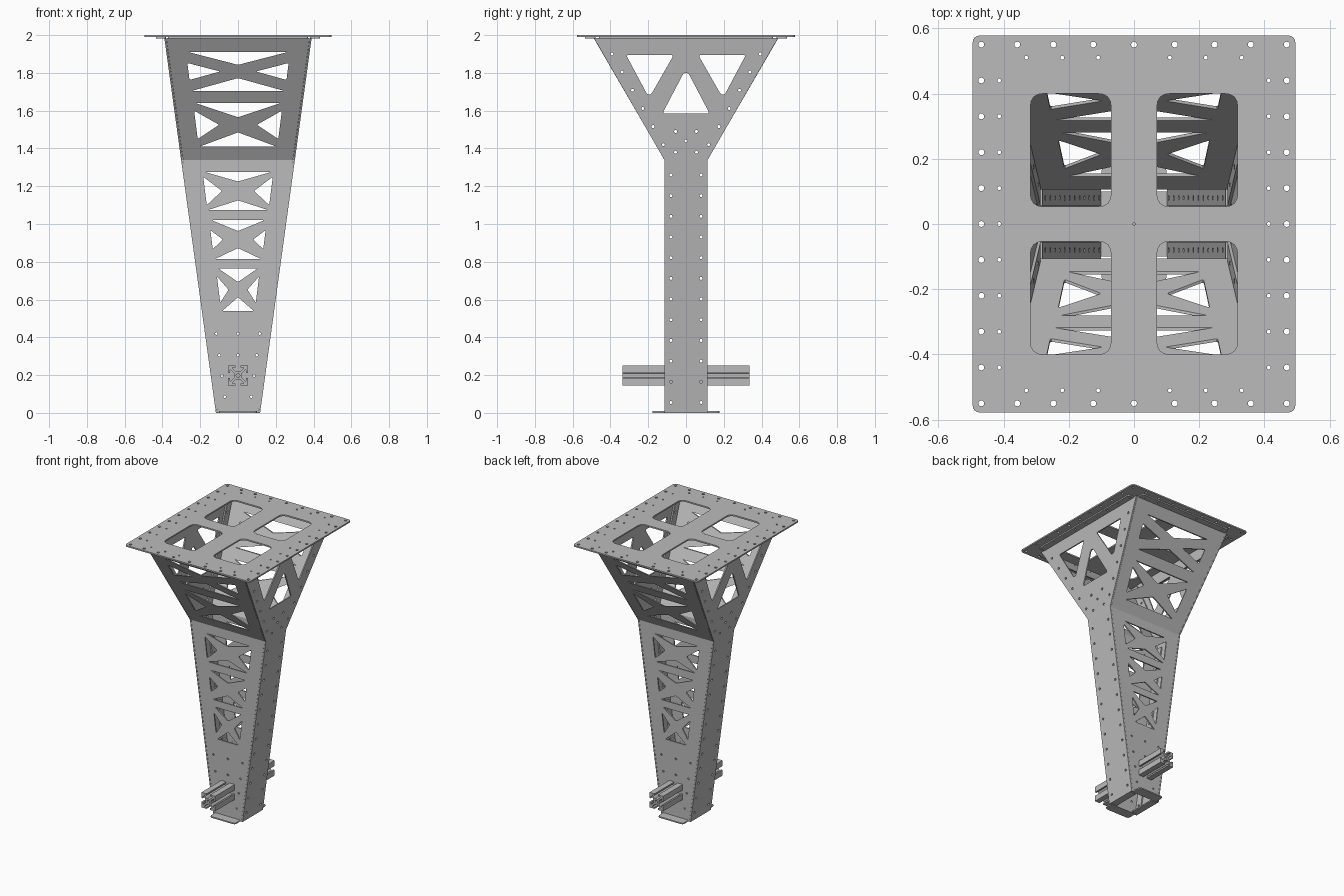
import bpy, bmesh, math
from mathutils import Matrix, Vector

if "Cube" in bpy.data.objects:
    bpy.data.objects.remove(bpy.data.objects["Cube"])

SLOPE = 0.1375            # side wall lean
FLARE = 0.375 / 0.645     # lean of the flared upper panels
BEND = 1.34
THICK = 0.009

steel = bpy.data.materials.new("sheet_steel_grey")
steel.use_nodes = True
grey = (0.5, 0.5, 0.5, 1)
steel.diffuse_color = grey
steel.node_tree.nodes["Principled BSDF"].inputs["Base Color"].default_value = grey


def circle(u, v, r, n=12):
    return [(u + r * math.cos(2 * math.pi * i / n), v + r * math.sin(2 * math.pi * i / n)) for i in range(n)]


def rounded(pts, r, n=4):
    """Round every corner of a polygon."""
    out = []
    for i, p in enumerate(pts):
        p = Vector(p)
        a, b = Vector(pts[i - 1]) - p, Vector(pts[(i + 1) % len(pts)]) - p
        a = p + a.normalized() * min(r, a.length * 0.45)
        b = p + b.normalized() * min(r, b.length * 0.45)
        for k in range(n + 1):
            t = k / n
            out.append(tuple(a * (1 - t) ** 2 + p * 2 * t * (1 - t) + b * t * t))
    return out


def rect(u0, u1, v0, v1):
    return [(u0, v0), (u1, v0), (u1, v1), (u0, v1)]


def flip(pts):
    return [(-u, v) for u, v in pts]


def plate(name, outline, holes, origin, u, v, n, thick=THICK):
    """Extrude a flat outline with cut-outs and place it on the given axes."""
    curve = bpy.data.curves.new(name, 'CURVE')
    curve.dimensions = '2D'
    curve.fill_mode = 'BOTH'
    curve.extrude = thick / 2
    for loop in [outline] + holes:
        s = curve.splines.new('POLY')
        s.points.add(len(loop) - 1)
        for pt, (a, b) in zip(s.points, loop):
            pt.co = (a, b, 0, 1)
        s.use_cyclic_u = True
    temp = bpy.data.objects.new(name, curve)
    bpy.context.collection.objects.link(temp)
    bpy.context.view_layer.update()
    dg = bpy.context.evaluated_depsgraph_get()
    mesh = bpy.data.meshes.new_from_object(temp.evaluated_get(dg))
    bpy.data.objects.remove(temp)
    bpy.data.curves.remove(curve)
    m = Matrix((u, v, n)).transposed().to_4x4()
    m.translation = origin
    mesh.transform(m)
    bm = bmesh.new()
    bm.from_mesh(mesh)
    bmesh.ops.remove_doubles(bm, verts=bm.verts, dist=0.00005)
    bmesh.ops.recalc_face_normals(bm, faces=bm.faces)
    bm.to_mesh(mesh)
    bm.free()
    mesh.materials.clear()
    mesh.materials.append(steel)
    for p in mesh.polygons:
        p.use_smooth = False
        p.material_index = 0
    ob = bpy.data.objects.new(name, mesh)
    bpy.context.collection.objects.link(ob)
    return ob


def flat(name, outline, holes, z, thick=THICK):
    return plate(name, outline, holes, (0, 0, z), (1, 0, 0), (0, 1, 0), (0, 0, 1), thick)


def half(z):
    return 0.107 + SLOPE * z


def brace_cell(top, bottom, side, apex, gap):
    """Four triangular windows leaving an X brace."""
    mid = (top + bottom) / 2
    wt, wb, wm = half(top) - 0.108, half(bottom) - 0.098, half(mid) - 0.092
    right = [(wm + side * 0.1, mid + side), (apex, mid), (wm - side * 0.15, mid - side)]
    tris = [[(-wt, top), (wt, top), (0, mid + gap)], [(-wb, bottom), (wb, bottom), (0, mid - gap)],
            right, flip(right)]
    return [rounded(t, 0.008, 3) for t in tris]


# Top plate with four windows and bolt holes
holes = []
for sx in (-1, 1):
    for sy in (-1, 1):
        w = rounded(rect(0.07, 0.318, 0.053, 0.4), 0.042)
        holes.append([(sx * a, sy * b) for a, b in w])
    for i in range(-5, 6):
        holes.append(circle(sx * 0.468, i * 0.11, 0.009))
        if abs(i) < 5:
            holes.append(circle(sx * 0.413, i * 0.11, 0.006))
for sy in (-1, 1):
    for x in (0, 0.125, 0.247, 0.358):
        for sx in ((-1, 1) if x else (1,)):
            holes.append(circle(sx * x, sy * 0.55, 0.009))
    for i in (-3, -2, -1, 1, 2, 3):
        holes.append(circle(i * 0.11, sy * 0.51, 0.006))
holes.append(circle(0, 0, 0.004))
flat("top_plate", rounded(rect(-0.495, 0.495, -0.578, 0.578), 0.025), holes, 1.995, 0.01)

# Rivet positions on the side walls (y, z)
low_rivets = [(0.08, 0.055 + 0.1095 * i) for i in range(12)]
high_rivets = [(0.12 + 0.0545 * i, 1.42 + 0.096 * i) for i in range(6)]
window = [(0.317, 1.895), (0.065, 1.895), (0.185, 1.685), (0.205, 1.685)]
profile = [(0.115, 0), (0.115, BEND), (0.488, 1.985)]

for sx, side in ((1, "left"), (-1, "right")):
    axes = ((0, 1, 0), (sx * SLOPE, 0, 1), (sx, 0, 0))
    # Y-shaped side wall
    cuts = [rounded(window, 0.015), rounded(flip(window), 0.015),
            rounded([(-0.125, 1.585), (0.125, 1.585), (0.012, 1.8), (-0.012, 1.8)], 0.015)]
    for y, z in low_rivets + high_rivets + [(0.055, 1.49), (0.055, 1.38)]:
        cuts += [circle(y, z, 0.008), circle(-y, z, 0.008)]
    cuts.append(circle(0, 1.44, 0.008))
    plate(side + "_side_wall", profile + flip(profile)[::-1], cuts, (sx * 0.1125, 0, 0), *axes)
    # Folded joining flanges inside the wall
    for sy, end in ((-1, "front"), (1, "back")):
        low = rect(0.055, 0.108, 0.02, 1.32)
        high = [(0.112, 1.36), (0.47, 1.975), (0.412, 1.975), (0.054, 1.36)]
        for part, shape, rivets in (("lower", low, low_rivets), ("upper", high, high_rivets)):
            plate(f"{side}_{end}_{part}_flange", [(sy * a, b) for a, b in shape],
                  [circle(sy * a, b, 0.008) for a, b in rivets],
                  (sx * 0.1035, 0, 0), *axes)
    # Lips under the top plate and at the foot
    flat(side + "_top_lip", [(sx * a, b) for a, b in rounded(rect(0.382, 0.435, -0.46, 0.46), 0.015)],
         [circle(sx * 0.413, i * 0.11, 0.006) for i in range(-4, 5)], 1.9855)
    flat(side + "_foot_lip", [(sx * a, b) for a, b in rect(0.066, 0.112, -0.1, 0.1)], [], 0.0045)

for sy, end in ((-1, "front"), (1, "back")):
    # Lower braced panel
    cuts = brace_cell(1.275, 1.075, 0.075, 0.085, 0.05)
    cuts += brace_cell(1.02, 0.815, 0.05, 0.08, 0.045)
    cuts += brace_cell(0.765, 0.54, 0.07, 0.05, 0.04)
    for x, z in ((0.115, 0.42), (0.1, 0.305), (0.085, 0.197), (0.07, 0.085)):
        cuts += [circle(x, z, 0.007), circle(-x, z, 0.007)]
    cuts += [circle(0, 0.42, 0.007), circle(0, 0.305, 0.007)]
    plate(end + "_lower_panel", [(-half(0), 0), (half(0), 0), (half(BEND), BEND), (-half(BEND), BEND)],
          cuts, (0, sy * 0.11, 0), (1, 0, 0), (0, 0, 1), (0, sy, 0))
    # Flared upper panel
    cuts = brace_cell(1.91, 1.705, 0.045, 0.095, 0.035) + brace_cell(1.64, 1.41, 0.075, 0.1, 0.04)
    plate(end + "_upper_panel", [(-half(BEND), BEND), (half(BEND), BEND), (half(1.985), 1.985), (-half(1.985), 1.985)],
          cuts, (0, sy * (0.11 - FLARE * BEND), 0), (1, 0, 0), (0, sy * FLARE, 1), (0, sy, 0))
    # Lips under the top plate and at the foot
    flat(end + "_top_lip", [(a, sy * b) for a, b in rounded(rect(-0.37, 0.37, 0.478, 0.535), 0.015)],
         [circle(i * 0.11, sy * 0.51, 0.006) for i in (-3, -2, -1, 1, 2, 3)], 1.9855)
    flat(end + "_foot_lip", [(a, sy * b) for a, b in rounded(rect(-0.1, 0.1, 0.106, 0.178), 0.02)],
         [], 0.0045)

# Slotted rail running through the foot
eighth = [(0.02, 0.011), (0.038, 0.03), (0.043, 0.03), (0.043, 0.014), (0.054, 0.014), (0.054, 0.054)]
quarter = eighth + [(b, a) for a, b in eighth[-2::-1]]
section = []
for k in range(4):
    c, s = round(math.cos(k * math.pi / 2)), round(math.sin(k * math.pi / 2))
    section += [(a * c - b * s, a * s + b * c) for a, b in quarter]
plate("slotted_rail", section, [circle(0, 0, 0.01)], (0, 0, 0.198), (1, 0, 0), (0, 0, 1), (0, 1, 0), 0.674)
